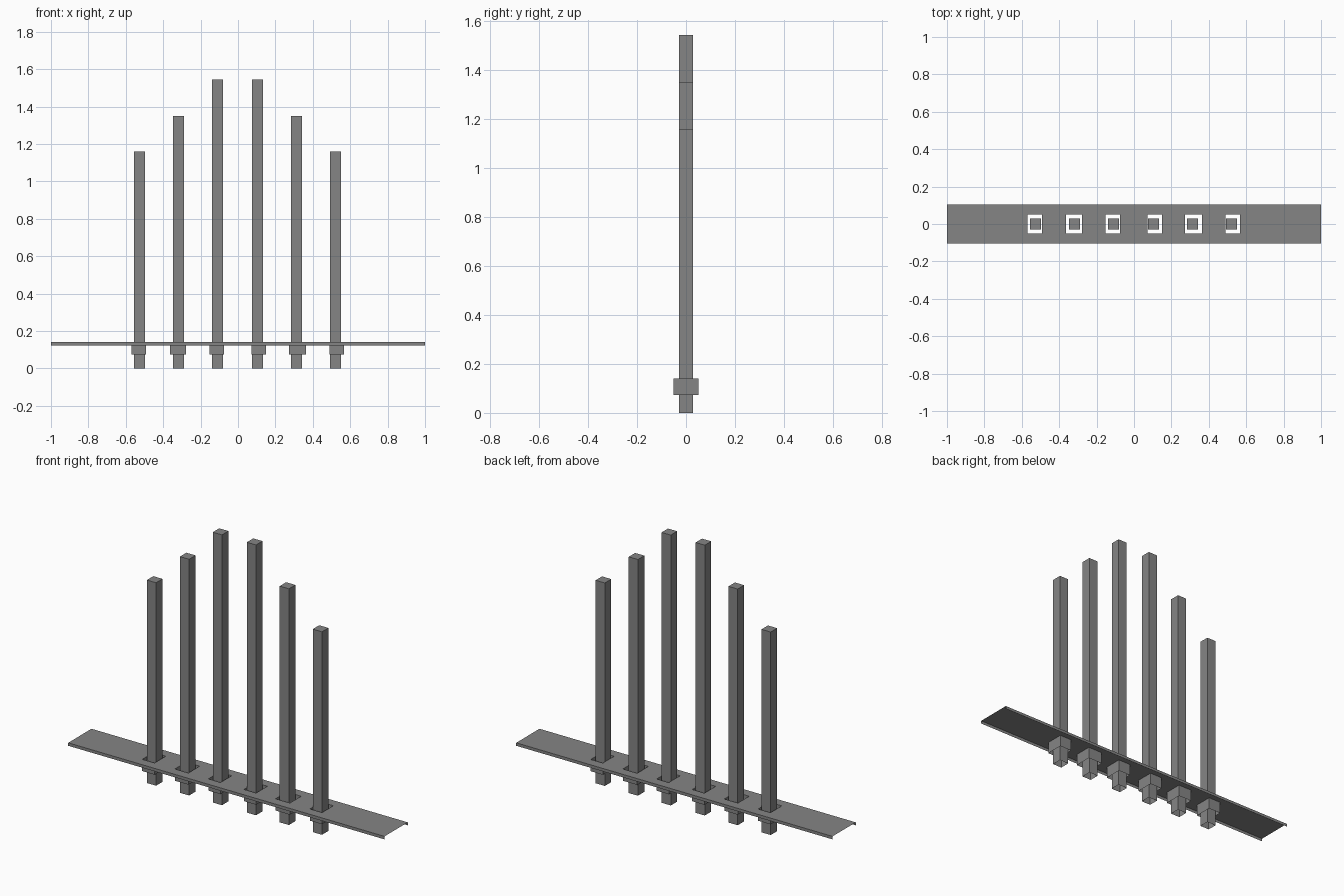
import bpy
import bmesh

if "Cube" in bpy.data.objects:
    bpy.data.objects.remove(bpy.data.objects["Cube"], do_unlink=True)

steel = bpy.data.materials.new("steel_grey")
steel.use_nodes = True
GREY = (0.235, 0.235, 0.235, 1)
steel.diffuse_color = GREY
steel.node_tree.nodes["Principled BSDF"].inputs["Base Color"].default_value = GREY

PLATE_Z, LIP_Z, COLLAR_Z = 0.14, 0.123, 0.073
PLATE_Y, HOLE_Y, POST_R = 0.105, 0.051, 0.029

# Each entry: post centre, post top, collar left edge, collar right edge
BARS = [
    (-0.527, 1.16, -0.570, -0.492),
    (-0.318, 1.35, -0.364, -0.278),
    (-0.110, 1.545, -0.152, -0.075),
    (0.105, 1.545, 0.073, 0.150),
    (0.313, 1.35, 0.273, 0.364),
    (0.522, 1.16, 0.490, 0.567),
]


def finish(name, bm):
    mesh = bpy.data.meshes.new(name)
    bm.to_mesh(mesh)
    bm.free()
    mesh.materials.append(steel)
    obj = bpy.data.objects.new(name, mesh)
    bpy.context.collection.objects.link(obj)


def tube(name, x0, x1, half_y, z0, z1, capped):
    """Thin rectangular sleeve, open below and optionally closed on top."""
    bm = bmesh.new()
    corners = [(x0, -half_y), (x1, -half_y), (x1, half_y), (x0, half_y)]
    low = [bm.verts.new((x, y, z0)) for x, y in corners]
    high = [bm.verts.new((x, y, z1)) for x, y in corners]
    for i in range(4):
        j = (i + 1) % 4
        bm.faces.new((low[i], low[j], high[j], high[i]))
    if capped:
        bm.faces.new(high)
    finish(name, bm)


# Folded sheet with a rectangular hole for every post
bm = bmesh.new()
xs = [-1] + [edge for bar in BARS for edge in bar[2:]] + [1]
rows = [(-PLATE_Y, LIP_Z), (-PLATE_Y, PLATE_Z), (-HOLE_Y, PLATE_Z),
        (HOLE_Y, PLATE_Z), (PLATE_Y, PLATE_Z), (PLATE_Y, LIP_Z)]
grid = [[bm.verts.new((x, y, z)) for x in xs] for y, z in rows]
for r in range(len(rows) - 1):
    for c in range(len(xs) - 1):
        if r == 2 and c % 2 == 1:
            continue
        bm.faces.new((grid[r][c], grid[r][c + 1],
                      grid[r + 1][c + 1], grid[r + 1][c]))
finish("base_plate", bm)

# Posts and the open collars hanging below the plate
for n, (x, top, left, right) in enumerate(BARS, 1):
    tube(f"post_{n}", x - POST_R, x + POST_R, POST_R, 0, top, True)
    tube(f"collar_{n}", left, right, HOLE_Y, COLLAR_Z, PLATE_Z, False)
